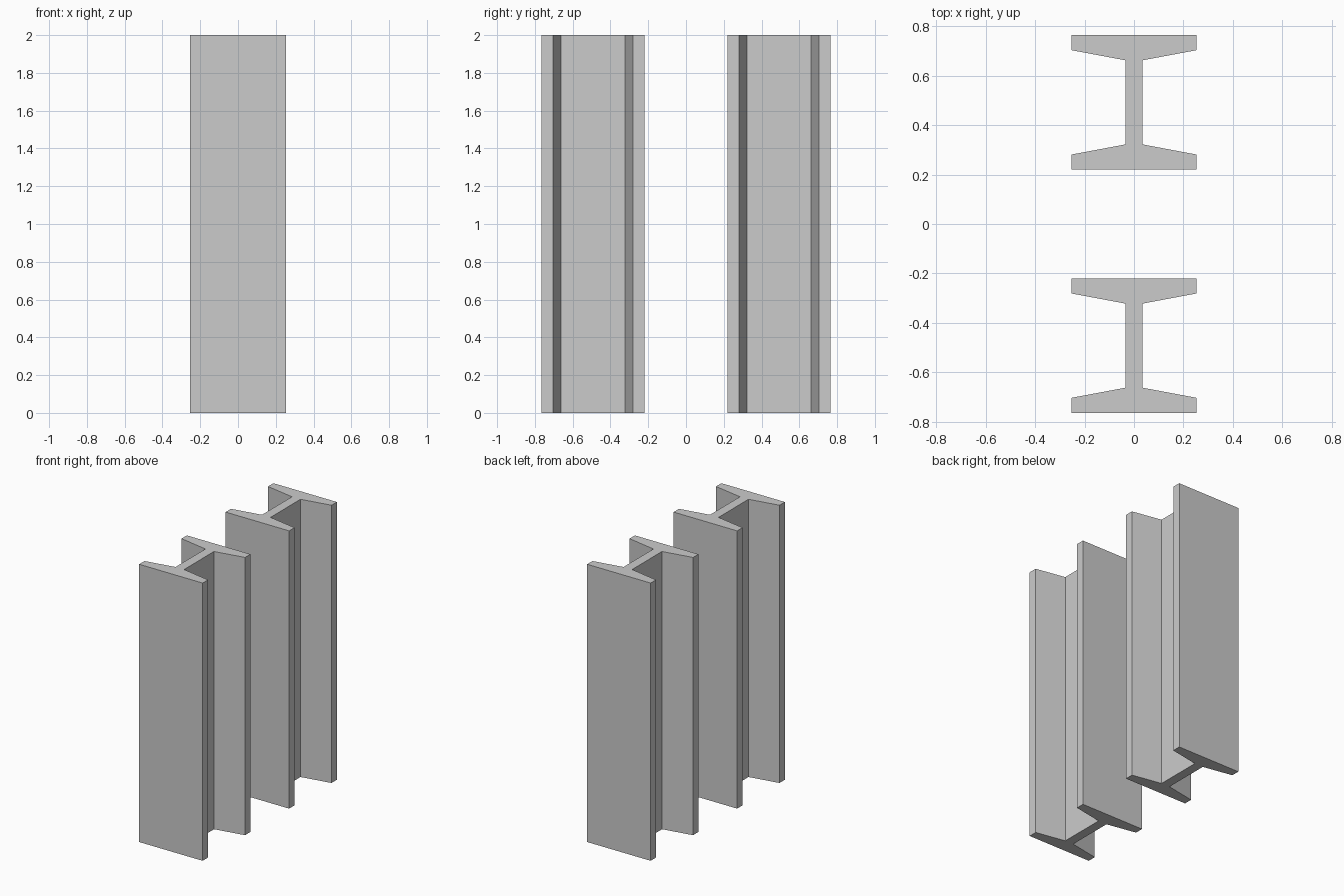
import bpy, bmesh

if "Cube" in bpy.data.objects:
    bpy.data.objects.remove(bpy.data.objects["Cube"])

HEIGHT = 2.0
CENTRE_Y = 0.492        # distance of each beam from the middle
FLANGE, WEB = 0.253, 0.034             # half widths in x
DEPTH, TIP, ROOT = 0.272, 0.211, 0.170  # half depths in y

# One quarter of the I section, from web root to outer flange corner
quarter = [(WEB, ROOT), (FLANGE, TIP), (FLANGE, DEPTH)]


def i_profile():
    # Mirror the quarter around both axes, counter-clockwise
    right = [(x, -y) for x, y in reversed(quarter)] + quarter
    return right + [(-x, y) for x, y in reversed(right)]


def make_beam(name, y):
    bm = bmesh.new()
    face = bm.faces.new([bm.verts.new((px, py, 0)) for px, py in i_profile()])
    top = bmesh.ops.extrude_face_region(bm, geom=[face], use_keep_orig=True)
    moved = [v for v in top["geom"] if isinstance(v, bmesh.types.BMVert)]
    bmesh.ops.translate(bm, verts=moved, vec=(0, 0, HEIGHT))
    bmesh.ops.recalc_face_normals(bm, faces=bm.faces)
    mesh = bpy.data.meshes.new(name)
    bm.to_mesh(mesh)
    bm.free()
    beam = bpy.data.objects.new(name, mesh)
    beam.location.y = y
    bpy.context.collection.objects.link(beam)


# Two identical upright I-beams
make_beam("front_beam", -CENTRE_Y)
make_beam("back_beam", CENTRE_Y)
